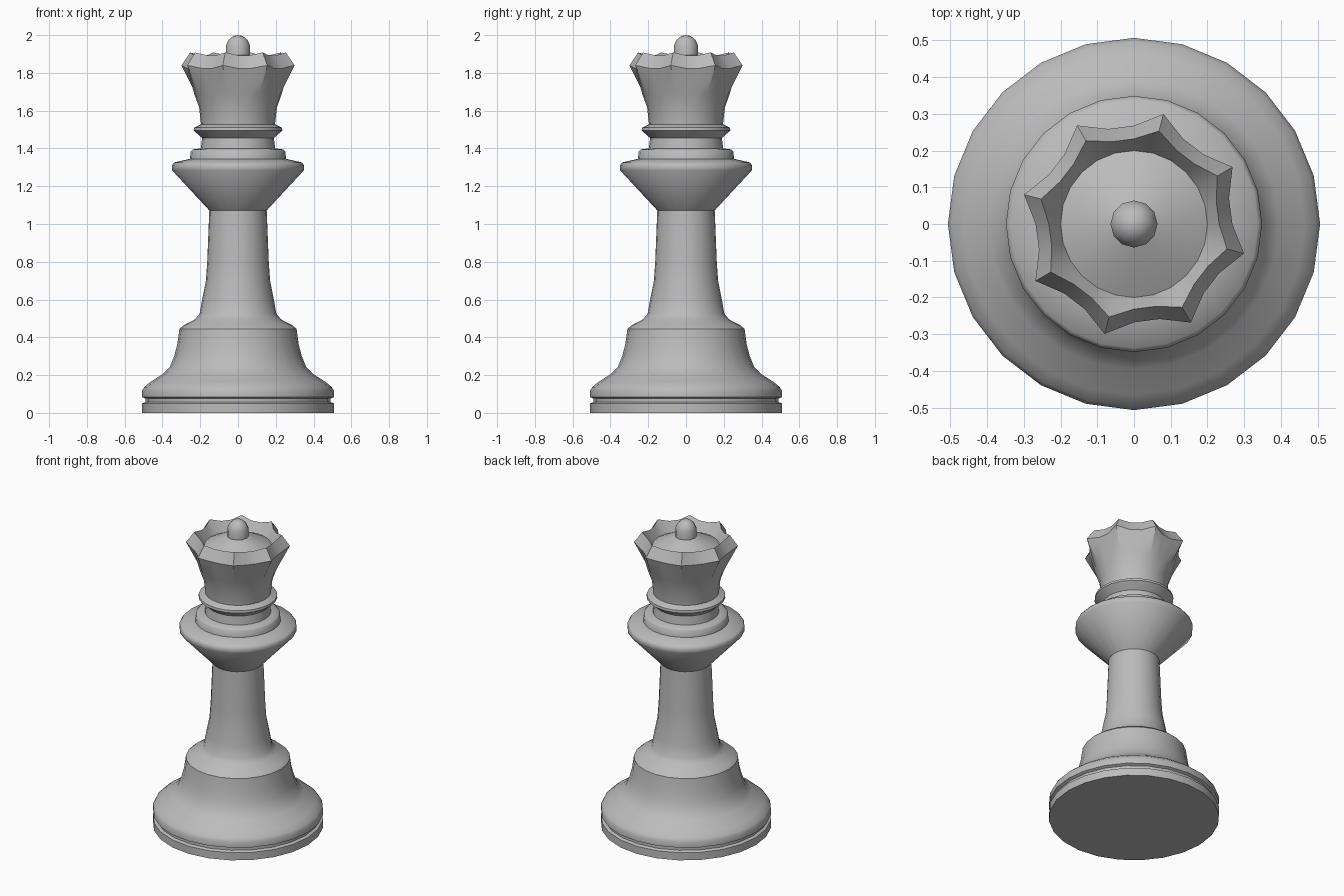
import bpy, bmesh, math

cube = bpy.data.objects.get("Cube")
if cube:
    bpy.data.objects.remove(cube, do_unlink=True)

grey = bpy.data.materials.new("stone grey")
grey.use_nodes = True
colour = (0.5, 0.5, 0.5, 1)
grey.diffuse_color = colour
grey.node_tree.nodes["Principled BSDF"].inputs["Base Color"].default_value = colour


def lathe(name, profile, sides=24, sharp=40):
    """Turn (radius, height[, tip radius, tip height]) rings around z.
    Rings with tip values are scalloped: every third vertex is a tip."""
    bm = bmesh.new()
    rings = []
    for p in profile:
        if p[0] == 0:
            rings.append([bm.verts.new((0, 0, p[1]))] * sides)
            continue
        ring = []
        for i in range(sides):
            a = math.tau * i / sides
            r, z = p[2:] if len(p) == 4 and i % 3 == 2 else p[:2]
            ring.append(bm.verts.new((r * math.cos(a), r * math.sin(a), z)))
        rings.append(ring)
    for low, high in zip(rings, rings[1:]):
        for i in range(sides):
            j = (i + 1) % sides
            corners = dict.fromkeys((low[i], low[j], high[j], high[i]))
            bm.faces.new(list(corners))
    mesh = bpy.data.meshes.new(name)
    bm.to_mesh(mesh)
    bm.free()
    mesh.materials.append(grey)
    obj = bpy.data.objects.new(name, mesh)
    bpy.context.collection.objects.link(obj)
    bpy.ops.object.select_all(action='DESELECT')
    obj.select_set(True)
    bpy.context.view_layer.objects.active = obj
    bpy.ops.object.shade_smooth_by_angle(angle=math.radians(sharp))


# Grooved foot and flared pedestal
lathe("base", [
    (0, 0), (0.507, 0), (0.507, 0.05), (0.49, 0.058), (0.49, 0.075),
    (0.507, 0.083), (0.507, 0.118), (0.497, 0.136), (0.465, 0.163),
    (0.395, 0.208), (0.36, 0.245), (0.338, 0.3), (0.322, 0.36),
    (0.31, 0.445)], sharp=30)

# Shoulder and tapering stem
lathe("stem", [
    (0.31, 0.445), (0.287, 0.465), (0.228, 0.495), (0.203, 0.525),
    (0.19, 0.6), (0.17, 0.7), (0.163, 0.8), (0.152, 1.072)], sharp=60)

# Wide collar with a stepped neck and ring
lathe("collar", [
    (0.152, 1.072), (0.349, 1.284), (0.349, 1.312), (0.338, 1.326),
    (0.255, 1.345), (0.25, 1.385), (0.24, 1.395), (0.197, 1.4),
    (0.19, 1.455), (0.235, 1.495), (0.233, 1.51), (0.196, 1.528)],
    sharp=50)

# Scalloped crown with a recessed domed top
lathe("crown", [
    (0.196, 1.528), (0.206, 1.618), (0.232, 1.69),
    (0.268, 1.824, 0.31, 1.84), (0.232, 1.893, 0.262, 1.908),
    (0.2, 1.832), (0.13, 1.868), (0.055, 1.898)])

# Round knob
lathe("finial", [
    (0.064, 1.89), (0.064, 1.945), (0.05, 1.975), (0.026, 1.995), (0, 2.0)],
    sides=12, sharp=45)
